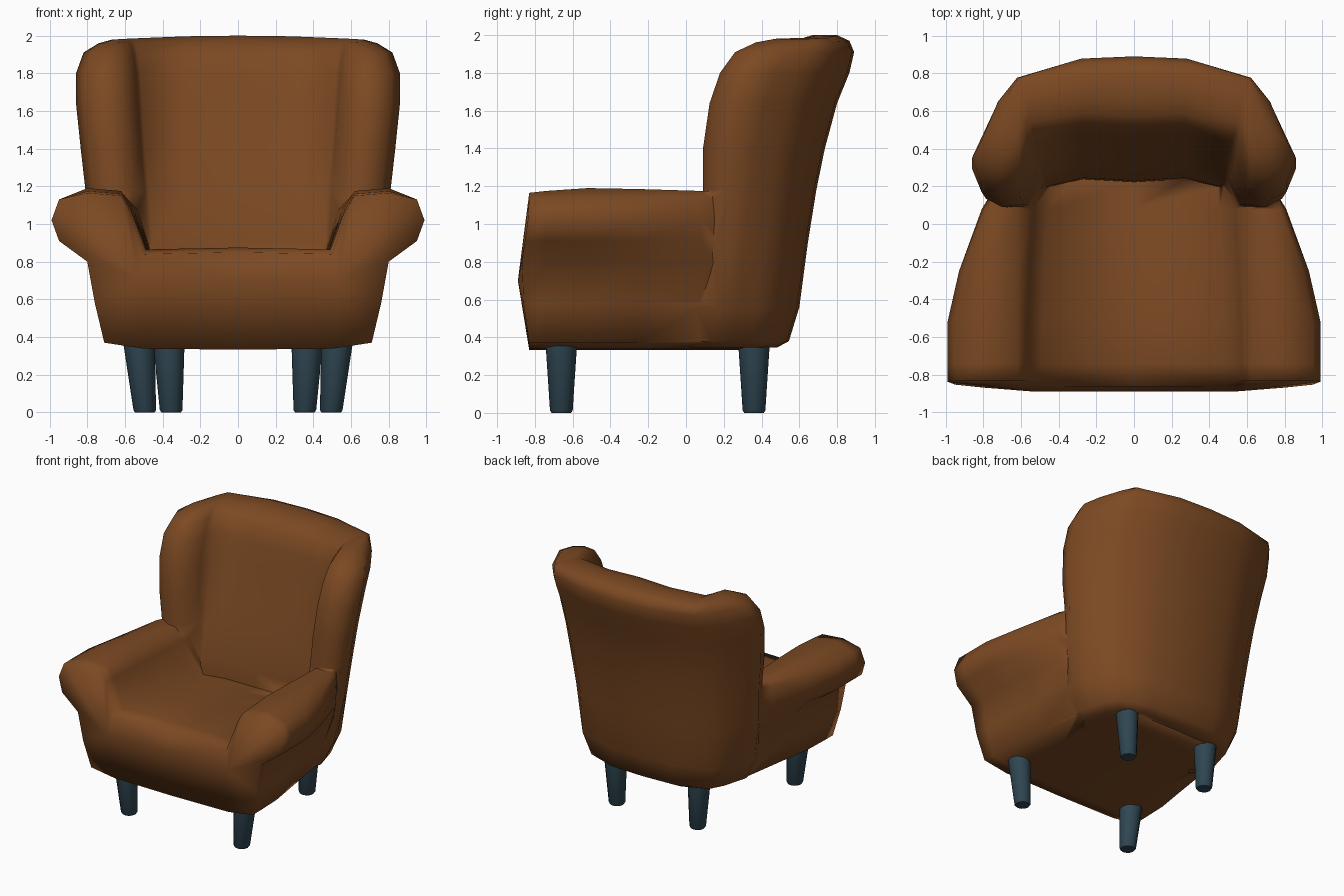
import bpy, bmesh, math

if "Cube" in bpy.data.objects:
    bpy.data.objects.remove(bpy.data.objects["Cube"])


def material(name, rgb):
    m = bpy.data.materials.new(name)
    m.diffuse_color = (*rgb, 1)
    m.use_nodes = True
    m.node_tree.nodes["Principled BSDF"].inputs["Base Color"].default_value = m.diffuse_color
    return m


BROWN = material("brown_upholstery", (0.200, 0.067, 0.0165))
SLATE = material("slate_leg", (0.029, 0.062, 0.085))


def smooth(ob, angle):
    bpy.ops.object.select_all(action='DESELECT')
    ob.select_set(True)
    bpy.context.view_layer.objects.active = ob
    bpy.ops.object.shade_smooth_by_angle(angle=math.radians(angle))


def finish(name, bm, mat, angle, mirror=True):
    """Mirror a half mesh across x = 0, close it and make an object."""
    if mirror:
        bmesh.ops.mirror(bm, geom=bm.verts[:] + bm.edges[:] + bm.faces[:],
                         axis='X', merge_dist=0.0005)
        bmesh.ops.remove_doubles(bm, verts=bm.verts[:], dist=0.0005)
    bmesh.ops.recalc_face_normals(bm, faces=bm.faces[:])
    me = bpy.data.meshes.new(name)
    bm.to_mesh(me)
    bm.free()
    me.materials.append(mat)
    ob = bpy.data.objects.new(name, me)
    bpy.context.collection.objects.link(ob)
    smooth(ob, angle)
    return ob


def loft(bm, rings, closed=False):
    """Bridge successive rings of points with quads."""
    rows = [[bm.verts.new(p) for p in r] for r in rings]
    for a, b in zip(rows, rows[1:]):
        n = len(a)
        for i in range(n if closed else n - 1):
            j = (i + 1) % n
            bm.faces.new((a[i], a[j], b[j], b[i]))
    return rows


# Seat with rolled arms: one half cross-section swept from front to rear
def seat_section(y, base, b, r, seat, top, inner):
    w = 0.80 * b
    pts = [(0, .333), (.50 * base, .338), (.71 * base, .37),
           (.38 * (b + base), .58), (w, .80),
           (w + .15 * r, .91), (w + .19 * r, 1.02), (w + .15 * r, 1.13),
           (w, top), (min(.62, w - .04), top - .015),
           (min(inner + .08, w - .06), 1.08), (inner, seat), (0, seat + .01)]
    return [(x, y, z) for x, z in pts]


def bulge(p):
    x, y, z = p
    return (x, y - .05 * max(0, 1 - abs(z - .72) / .35), z)


seat_rings = [seat_section(*a) for a in (
    (-.83, 1.00, 1.00, 1.00, .84, 1.165, .50),
    (-.74, 1.00, 1.00, 1.00, .865, 1.175, .49),
    (-.52, .99, 1.00, 1.00, .865, 1.19, .485),
    (-.25, .93, .99, .72, .845, 1.185, .475),
    (.08, .86, .965, .19, .80, 1.175, .455),
    (.27, .80, .865, 0, .775, 1.17, .44),
    (.42, .70, .72, 0, .775, 1.10, .42))]
seat_rings[0] = [bulge(p) for p in seat_rings[0]]
bm = bmesh.new()
rows = loft(bm, seat_rings)
r = rows[-1]
bm.faces.new((r[0], r[1], r[2], r[3], r[4], r[11], r[12]))
bm.faces.new(r[4:12])
# padded front panel
f = rows[0]
mid = bm.verts.new((0, -.89, .70))
side = bm.verts.new((.53, -.89, .70))
bm.faces.new((f[0], f[1], side, mid))
for i in range(1, 11):
    bm.faces.new((f[i], f[i + 1], side))
bm.faces.new((f[11], f[12], mid, side))
body = finish("upholstered_body", bm, BROWN, 110)


# Backrest with wings: U-shaped half section stacked upwards
def back_section(z, yb, w, f, iw, ib, drop=0):
    t, d = w - iw, yb - f
    pts = [(0, yb), (.28, yb - .012), (iw + .25 * t, yb - .18 * d),
           (iw + .63 * t, yb - .38 * d), (iw + .82 * t, yb - .57 * d),
           (w, f + .25 * d), (iw + .85 * t, f + .07 * d), (iw + .58 * t, f),
           (iw + .22 * t, f + .02 * d), (iw, f + .25 * d),
           (iw - .02, ib), (.27, ib + .045), (0, ib + .03)]
    return [(x, y, z - drop * (x / .65) ** 2) for x, y in pts]


back_rings = [back_section(*a) for a in (
    (.345, .48, .57, .02, .42, .20),
    (.38, .545, .63, .01, .48, .18),
    (.56, .60, .72, .02, .51, .18),
    (.90, .645, .785, .06, .475, .20),
    (1.18, .69, .81, .09, .495, .27),
    (1.40, .735, .835, .09, .515, .33),
    (1.64, .80, .86, .125, .53, .40),
    (1.80, .865, .86, .18, .54, .44),
    (1.91, .89, .82, .26, .555, .48),
    (1.97, .865, .74, .37, .57, .54, .008),
    (2.0, .80, .67, .48, .59, .64, .02))]
bm = bmesh.new()
rows = loft(bm, back_rings)
for r in (rows[0], rows[-1]):
    for i in range(5):
        bm.faces.new((r[i], r[i + 1], r[11 - i], r[12 - i]))
    bm.faces.new((r[5], r[6], r[7]))
back = finish("winged_backrest", bm, BROWN, 110)

# Fuse the backrest and seat into one upholstered skin
mod = body.modifiers.new("fuse", 'BOOLEAN')
mod.operation, mod.solver, mod.object = 'UNION', 'EXACT', back
smooth(body, 110)
bpy.ops.object.modifier_apply(modifier="fuse")
bpy.data.objects.remove(back)
smooth(body, 110)


# Tapered legs
def leg(name, top, foot):
    bm = bmesh.new()
    spec = ((foot, 0, .052), (foot, .012, .060), (top, .36, .083))
    rings = [[(c[0] + r * math.cos(k * math.tau / 12),
               c[1] + r * math.sin(k * math.tau / 12), z) for k in range(12)]
             for c, z, r in spec]
    rows = loft(bm, rings, closed=True)
    bm.faces.new(rows[0])
    bm.faces.new(rows[-1])
    finish(name, bm, SLATE, 40, mirror=False)


for s, label in ((-1, "left"), (1, "right")):
    leg("front_leg_" + label, (s * .525, -.66), (s * .495, -.66))
    leg("rear_leg_" + label, (s * .367, .36), (s * .355, .36))
